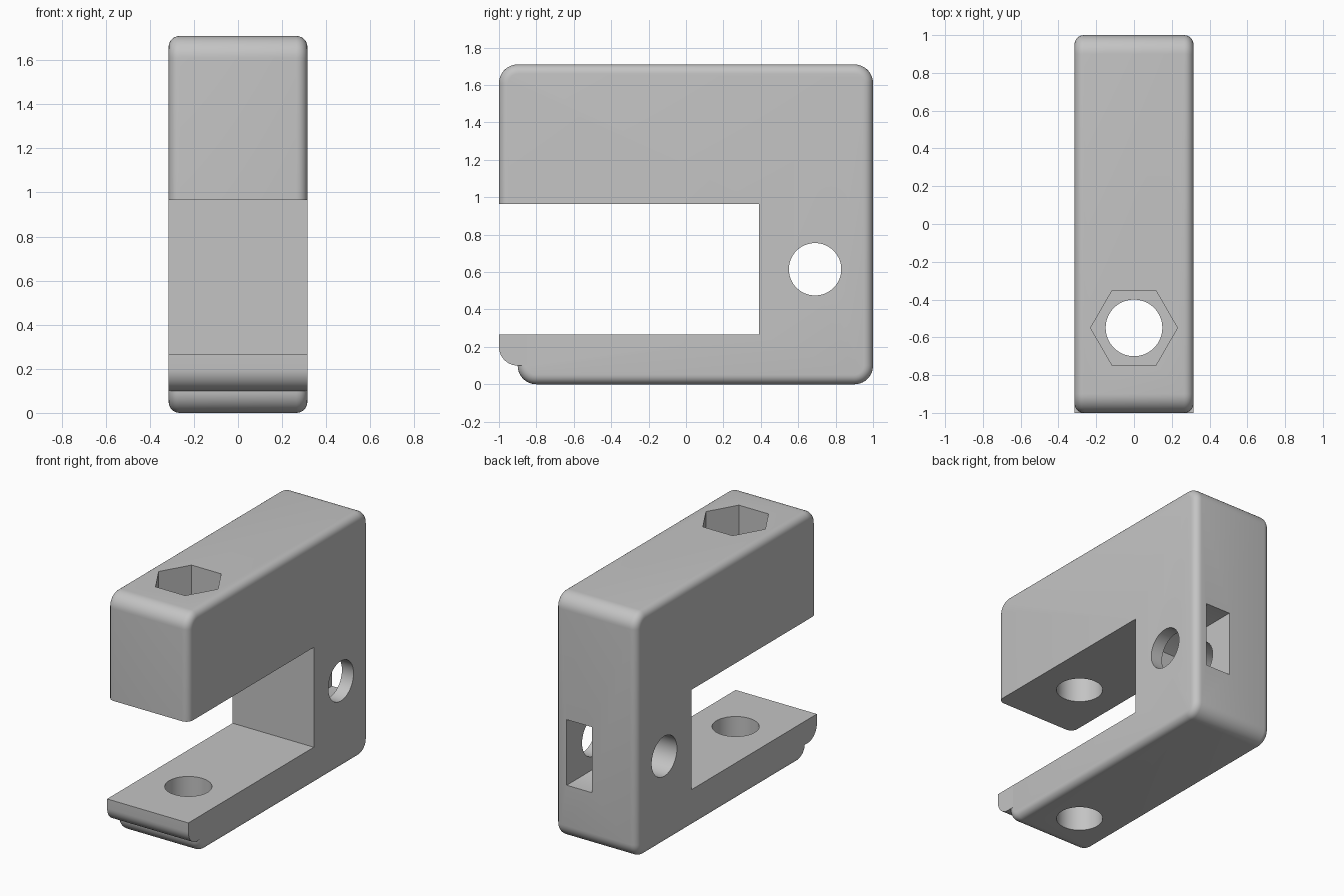
import bpy, bmesh
from math import cos, sin, pi, radians
from mathutils import Matrix

cube = bpy.data.objects.get("Cube")
if cube:
    bpy.data.objects.remove(cube, do_unlink=True)

HALF, TOP = 0.315, 1.71      # half width and height
SLOT_LOW, SLOT_HIGH, SLOT_BACK = 0.265, 0.965, 0.39
ROUND, EDGE = 0.1, 0.05      # corner radius and rim radius

grey = bpy.data.materials.new("plain_grey")
grey.use_nodes = True
colour = (0.55, 0.55, 0.55, 1)
grey.diffuse_color = colour
grey.node_tree.nodes["Principled BSDF"].inputs["Base Color"].default_value = colour


def arc(y, z, start, steps=10):
    """Quarter arc around (y, z), counter-clockwise from start degrees."""
    angles = [radians(start + 90 * i / steps) for i in range(steps + 1)]
    return [(y + ROUND * cos(a), z + ROUND * sin(a)) for a in angles]


def add_object(name, bm):
    bmesh.ops.recalc_face_normals(bm, faces=bm.faces)
    mesh = bpy.data.meshes.new(name)
    bm.to_mesh(mesh)
    bm.free()
    mesh.materials.append(grey)
    obj = bpy.data.objects.new(name, mesh)
    bpy.context.collection.objects.link(obj)
    return obj


def prism(profile, x0, x1):
    """Extrude a (y, z) outline along x."""
    bm = bmesh.new()
    face = bm.faces.new([bm.verts.new((x0, y, z)) for y, z in profile])
    new = bmesh.ops.extrude_face_region(bm, geom=[face])["geom"]
    bmesh.ops.translate(bm, vec=(x1 - x0, 0, 0),
                        verts=[v for v in new if isinstance(v, bmesh.types.BMVert)])
    return bm


def cylinder(name, sides, radius, depth, matrix):
    bm = bmesh.new()
    bmesh.ops.create_cone(bm, cap_ends=True, segments=sides, radius1=radius,
                          radius2=radius, depth=depth, matrix=matrix)
    return add_object(name, bm)


def smooth(obj):
    bpy.ops.object.select_all(action='DESELECT')
    obj.select_set(True)
    bpy.context.view_layer.objects.active = obj
    bpy.ops.object.shade_smooth_by_angle(angle=radians(30))


# Clamp body: C outline with rounded outer corners
outline = (arc(-0.9 + ROUND, ROUND, 180) + arc(1 - ROUND, ROUND, 270)
           + arc(1 - ROUND, TOP - ROUND, 0) + arc(-1 + ROUND, TOP - ROUND, 90)
           + [(-1, SLOT_HIGH), (SLOT_BACK, SLOT_HIGH),
              (SLOT_BACK, SLOT_LOW), (-0.9, SLOT_LOW)])
bm = prism(outline, -HALF, HALF)


def on_slot(edge):
    mid = (edge.verts[0].co + edge.verts[1].co) / 2
    return (mid.y < SLOT_BACK + 0.001
            and SLOT_LOW - 0.001 < mid.z < SLOT_HIGH + 0.001)


# Soften the outer rims, leaving the slot edges sharp
rims = [e for e in bm.edges
        if abs(e.verts[0].co.x - e.verts[1].co.x) < 0.001 and not on_slot(e)]
bmesh.ops.bevel(bm, geom=rims, offset=EDGE, segments=6, profile=0.5,
                affect='EDGES', clamp_overlap=False)
body = add_object("clamp_body", bm)

# Bolt hole, hexagonal socket, cross hole and rear nut pocket
nut_y, nut_z = 0.69, 0.615
pocket = [(1.1, nut_z - 0.23), (nut_y, nut_z - 0.23), (nut_y - 0.2, nut_z - 0.115),
          (nut_y - 0.2, nut_z + 0.115), (nut_y, nut_z + 0.23), (1.1, nut_z + 0.23)]
cutters = [
    cylinder("bolt_hole", 64, 0.15, 4, Matrix.Translation((0, -0.55, 0.8))),
    cylinder("hex_socket", 6, 0.23, 0.6, Matrix.Translation((0, -0.55, 1.56))
             @ Matrix.Rotation(pi / 2, 4, 'Z')),
    cylinder("cross_hole", 64, 0.14, 2, Matrix.Translation((0, nut_y, nut_z))
             @ Matrix.Rotation(pi / 2, 4, 'Y')),
    add_object("nut_pocket", prism(pocket, 0.03, 0.225)),
]
bpy.context.view_layer.objects.active = body
for cutter in cutters:
    cutter.hide_render = True
    mod = body.modifiers.new(cutter.name, 'BOOLEAN')
    mod.operation, mod.solver, mod.object = 'DIFFERENCE', 'EXACT', cutter
    bpy.ops.object.modifier_apply(modifier=mod.name)
    bpy.data.objects.remove(cutter, do_unlink=True)
smooth(body)

# Rounded lip on the front of the lower jaw
lip = add_object("jaw_lip", prism(
    arc(-1 + ROUND, 2 * ROUND, 180)
    + [(-0.84, ROUND), (-0.84, SLOT_LOW), (-1, SLOT_LOW)], -HALF, HALF))
smooth(lip)
